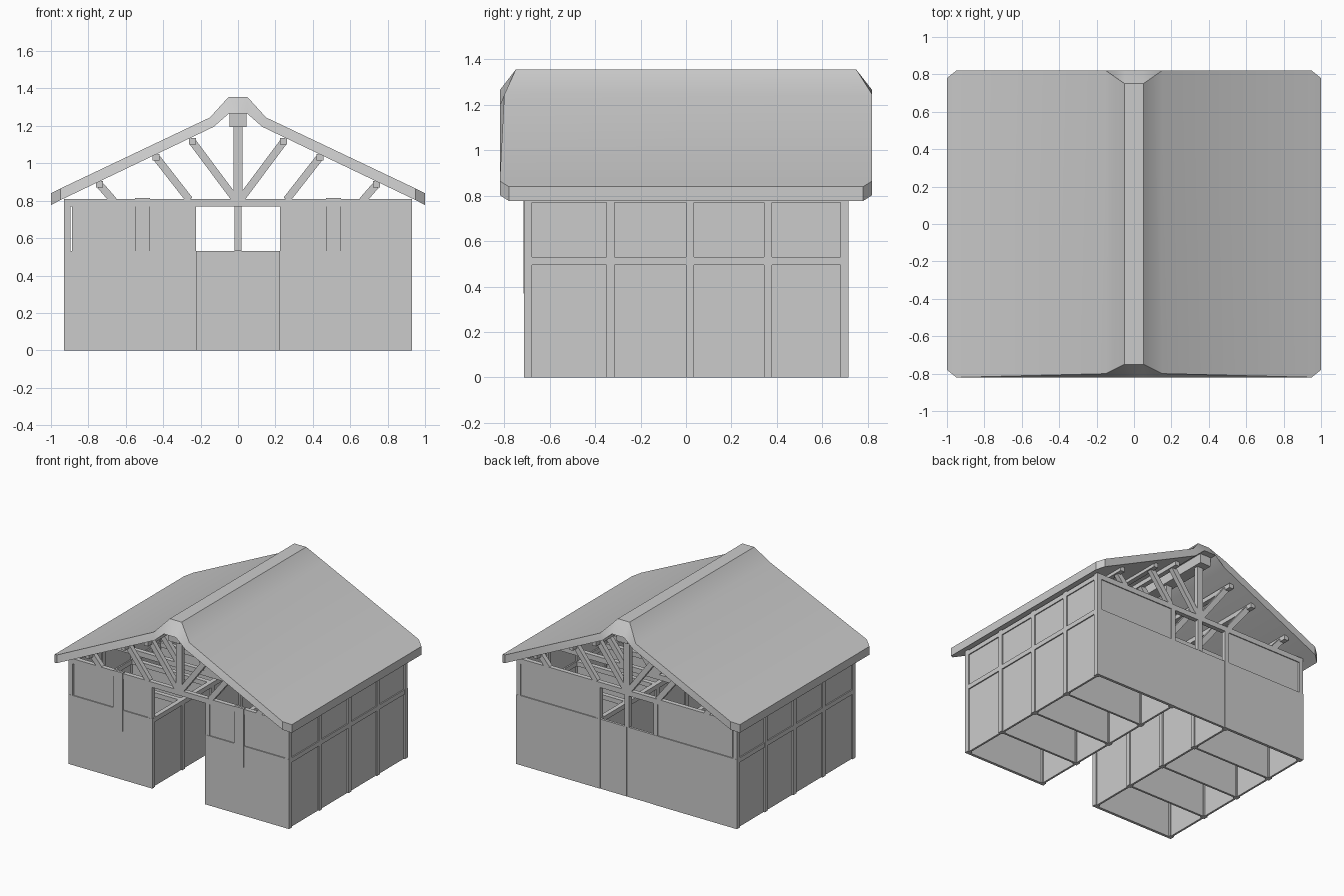
import bpy, bmesh
from math import radians
from mathutils import Vector

if "Cube" in bpy.data.objects:
    bpy.data.objects.remove(bpy.data.objects["Cube"])


def mesh_object(name, bm):
    bmesh.ops.recalc_face_normals(bm, faces=bm.faces)
    me = bpy.data.meshes.new(name)
    bm.to_mesh(me)
    bm.free()
    ob = bpy.data.objects.new(name, me)
    bpy.context.collection.objects.link(ob)
    return ob


def boxes(name, items):
    """One object from (x0, x1, y0, y1, z0, z1) boxes."""
    bm = bmesh.new()
    for x0, x1, y0, y1, z0, z1 in items:
        for v in bmesh.ops.create_cube(bm, size=1)["verts"]:
            v.co = Vector((x1 if v.co.x > 0 else x0,
                           y1 if v.co.y > 0 else y0,
                           z1 if v.co.z > 0 else z0))
    return mesh_object(name, bm)


def both(items):
    """Add the copies mirrored in x."""
    return items + [(-b, -a, *rest) for a, b, *rest in items]


def strut(bm, a, b, y, w, d):
    """Sloped bar in the xz plane from a to b."""
    a, b = Vector((a[0], y, a[1])), Vector((b[0], y, b[1]))
    u = (b - a).normalized()
    n = Vector((-u.z, 0, u.x)) * w / 2
    e = Vector((0, d / 2, 0))
    rings = [[bm.verts.new(p + s * n + t * e)
              for s, t in ((1, 1), (1, -1), (-1, -1), (-1, 1))] for p in (a, b)]
    for i in range(4):
        j = (i + 1) % 4
        bm.faces.new((rings[0][i], rings[0][j], rings[1][j], rings[1][i]))
    for r in rings:
        bm.faces.new(r)


W, A, P = 0.93, 0.225, 0.035      # outer wall, aisle wall, post width
MID, TOP = 0.53, 0.77             # stall height, wall height
YS = [-0.695, -0.333, 0.018, 0.362, 0.697]
F, B = YS[0] - P / 2, YS[-1] + P / 2

# posts
boxes("outer_posts", both([(W - P, W, y - P / 2, y + P / 2, 0, TOP) for y in YS]))
boxes("aisle_posts", both([(A, A + P, y - P / 2, y + P / 2, 0,
                            TOP if y in (YS[0], YS[-1]) else MID) for y in YS]))

# side walls, rails and stall partitions
boxes("side_panels", both([(W - 0.025, W - 0.01, F + P, B - P, 0, TOP)]))
boxes("side_rails", both([(W - P, W - 0.001, F + P, B - P, 0.495, MID)]))
boxes("aisle_panels", both([(A + 0.01, A + 0.025, F + P, B - P, 0, MID)]))
boxes("aisle_rails", both([(A, A + P, F + P, B - P, 0.495, MID)]))
boxes("stall_partitions", both([(A + P, W - P, y - 0.008, y + 0.008, 0, MID)
                                for y in YS[1:-1]]))
boxes("partition_rails", both([(A + P, W - P, y - P / 2, y + P / 2, 0.495, MID)
                               for y in YS[1:-1]]))

# front and back walls: lower boards, recessed upper panels with a narrow gap at one corner
lower, upper = [], []
for y0, y1, s in ((F - 0.001, F + 0.02, 1), (B - 0.02, B + 0.001, -1)):
    lower += both([(A - 0.003, W, y0, y1, 0, MID)])
    u0, u1 = (y0 + 0.008, y1) if s == 1 else (y0, y1 - 0.008)
    upper += [(A, W - 0.02, u0, u1, MID, TOP),
              (-0.888, -A, u0, u1, MID, TOP)]
boxes("end_lower_boards", lower)
boxes("end_upper_panels", upper)
boxes("back_middle_boards", [(-A, 0, B - 0.02, B - 0.002, 0, MID),
                             (0, A, B - 0.02, B - 0.001, 0, MID)])
boxes("window_post", [(-0.02, 0.02, B - P, B, MID, TOP)])
boxes("front_planks", both([(0.47, 0.55, F - 0.004, F + 0.015, 0.37, 0.815)]))

# roof trusses
boxes("tie_beams", [(-W, W, y - P / 2, y + P / 2, TOP, 0.81) for y in YS])
boxes("king_posts", [(-0.025, 0.025, y - P / 2, y + P / 2, 0.81, 1.2) for y in YS])
bm = bmesh.new()
for y in YS:
    for s in (-1, 1):
        for a, b in (((0.012, 0.805), (0.24, 1.11)),
                     ((0.26, 0.805), (0.432, 1.025)),
                     ((0.665, 0.8), (0.735, 0.88))):
            strut(bm, (s * a[0], a[1]), (s * b[0], b[1]), y, 0.04, P)
mesh_object("truss_struts", bm)

# purlins, ridge beam and wall plates
boxes("purlins", both([(x - 0.018, x + 0.018, -0.76, 0.76, z - 0.017, z + 0.017)
                       for x, z in ((0.243, 1.117), (0.438, 1.032), (0.74, 0.888))]))
boxes("ridge_beam", [(-0.045, 0.045, -0.77, 0.77, 1.195, 1.268)])
boxes("wall_plates", both([(W - P, W - 0.002, F, B, TOP, 0.805)]))

# roof shell: stations of (x top, z top, y front, y back, x under, z under, y under)
half = [(1.0, 0.84, -0.78, 0.78, 1.0, 0.777, 0.78),
        (0.95, 0.865, -0.82, 0.82, 0.95, 0.803, 0.82),
        (0.15, 1.245, -0.80, 0.82, 0.13, 1.195, 0.82),
        (0.05, 1.355, -0.75, 0.75, 0.05, 1.265, 0.82)]
stations = [(1, h) for h in half] + [(-1, h) for h in reversed(half)]
bm = bmesh.new()
rings = []
for s, (xt, zt, yf, yb, xu, zu, yu) in stations:
    rings.append([bm.verts.new(c) for c in ((s * xt, yf, zt), (s * xt, yb, zt),
                                            (s * xu, yu, zu), (s * xu, -yu, zu))])
for r, q in zip(rings, rings[1:]):
    for i in range(4):
        j = (i + 1) % 4
        bm.faces.new((r[i], r[j], q[j], q[i]))
bm.faces.new(rings[0])
bm.faces.new(rings[-1])
roof = mesh_object("roof", bm)
bpy.context.view_layer.objects.active = roof
roof.select_set(True)
bpy.ops.object.shade_smooth_by_angle(angle=radians(30))
